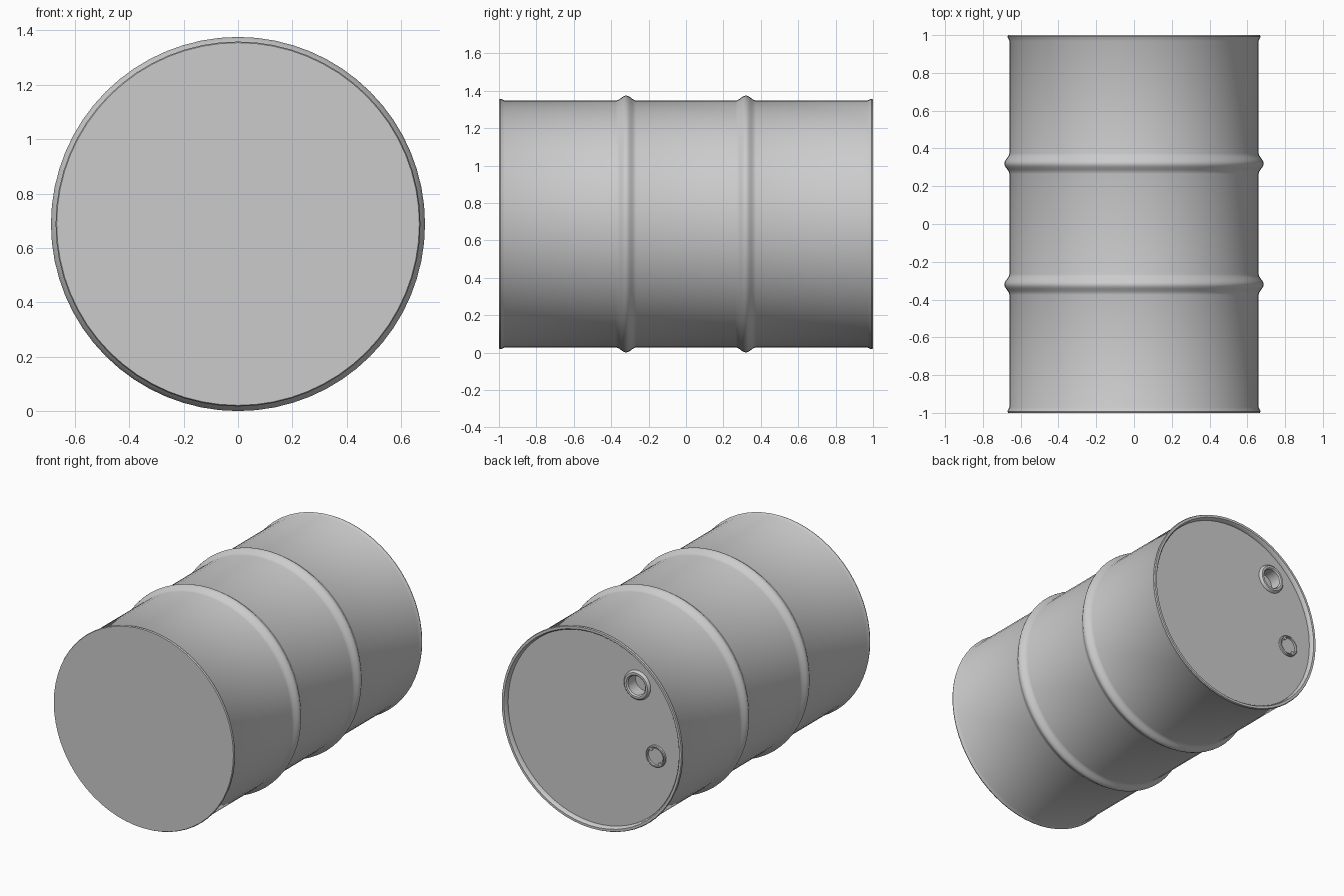
import bpy
import bmesh
from math import sin, cos, pi, radians

cube = bpy.data.objects.get("Cube")
if cube:
    bpy.data.objects.remove(cube, do_unlink=True)

AXIS_Z = 0.688      # height of the drum's axis
BODY = 0.66         # wall radius
LID = 0.97          # depth position of the recessed back lid
RIB_H, RIB_W = 0.027, 0.055

steel = bpy.data.materials.new("grey_steel")
steel.use_nodes = True
grey = (0.6, 0.6, 0.6, 1)
steel.diffuse_color = grey
steel.node_tree.nodes["Principled BSDF"].inputs["Base Color"].default_value = grey


def lathe(name, profile, x=0, z=AXIS_Z, sides=64, closed=False):
    """Turn (radius, y) points around a line parallel to y; open ends get caps."""
    bm = bmesh.new()
    rings = []
    for r, y in profile:
        angles = [2 * pi * i / sides for i in range(sides)]
        rings.append([bm.verts.new((x + r * cos(a), y, z + r * sin(a))) for a in angles])
    pairs = list(zip(rings, rings[1:]))
    if closed:
        pairs.append((rings[-1], rings[0]))
    else:
        bm.faces.new(rings[0])
        bm.faces.new(rings[-1])
    for a, b in pairs:
        for i in range(sides):
            j = (i + 1) % sides
            bm.faces.new((a[i], a[j], b[j], b[i]))
    bmesh.ops.recalc_face_normals(bm, faces=bm.faces)
    mesh = bpy.data.meshes.new(name)
    bm.to_mesh(mesh)
    bm.free()
    mesh.materials.append(steel)
    obj = bpy.data.objects.new(name, mesh)
    bpy.context.collection.objects.link(obj)
    return obj


def activate(obj):
    bpy.ops.object.select_all(action="DESELECT")
    obj.select_set(True)
    bpy.context.view_layer.objects.active = obj


def smooth(obj):
    activate(obj)
    bpy.ops.object.shade_smooth_by_angle(angle=radians(40))


def rib(y):
    """Bell-shaped rolling hoop."""
    steps = [i / 5 for i in range(-5, 6)]
    return [(BODY + RIB_H * (0.5 + 0.5 * cos(pi * t)), y + RIB_W * t) for t in steps]


# Drum: flat front, two hoops, flared rims, recessed back lid
front_rim = [(0.666, -1), (0.67, -0.992), (0.666, -0.982), (BODY, -0.97)]
back_rim = [(r, -y) for r, y in reversed(front_rim)]
drum = lathe("drum", front_rim + rib(-0.32) + rib(0.32) + back_rim
             + [(0.65, 1), (0.643, 0.992), (0.64, LID)])

# Filler hole in the lid
FX, FZ = -0.32, AXIS_Z + 0.37
cutter = lathe("filler_hole_cutter", [(0.064, LID - 0.07), (0.064, 1.02)], FX, FZ, 32)
cutter.hide_render = True
cut = drum.modifiers.new("filler_hole", "BOOLEAN")
cut.operation = "DIFFERENCE"
cut.solver = "EXACT"
cut.object = cutter
activate(drum)
bpy.ops.object.modifier_apply(modifier=cut.name)
bpy.data.objects.remove(cutter, do_unlink=True)
smooth(drum)

# Raised collar around the filler hole
collar = [(0.098, LID - 0.005), (0.096, LID + 0.008), (0.086, LID + 0.018),
          (0.072, LID + 0.018), (0.064, LID + 0.01), (0.064, LID - 0.01)]
smooth(lathe("filler_collar", collar, FX, FZ, 32, closed=True))

# Small vent plug: ring, sunken disc and two lugs
VX, VZ = -0.46, AXIS_Z - 0.07
ring = [(0.073, LID - 0.005), (0.071, LID + 0.01), (0.066, LID + 0.014),
        (0.06, LID + 0.012), (0.058, LID - 0.005)]
smooth(lathe("vent_ring", ring, VX, VZ, 32, closed=True))
smooth(lathe("vent_plug", [(0.052, LID - 0.005), (0.052, LID + 0.006)], VX, VZ, 32))
for side, sign in (("upper", 1), ("lower", -1)):
    smooth(lathe("vent_lug_" + side, [(0.011, LID - 0.005), (0.011, LID + 0.013)],
                 VX + sign * 0.032, VZ + sign * 0.042, 12))
